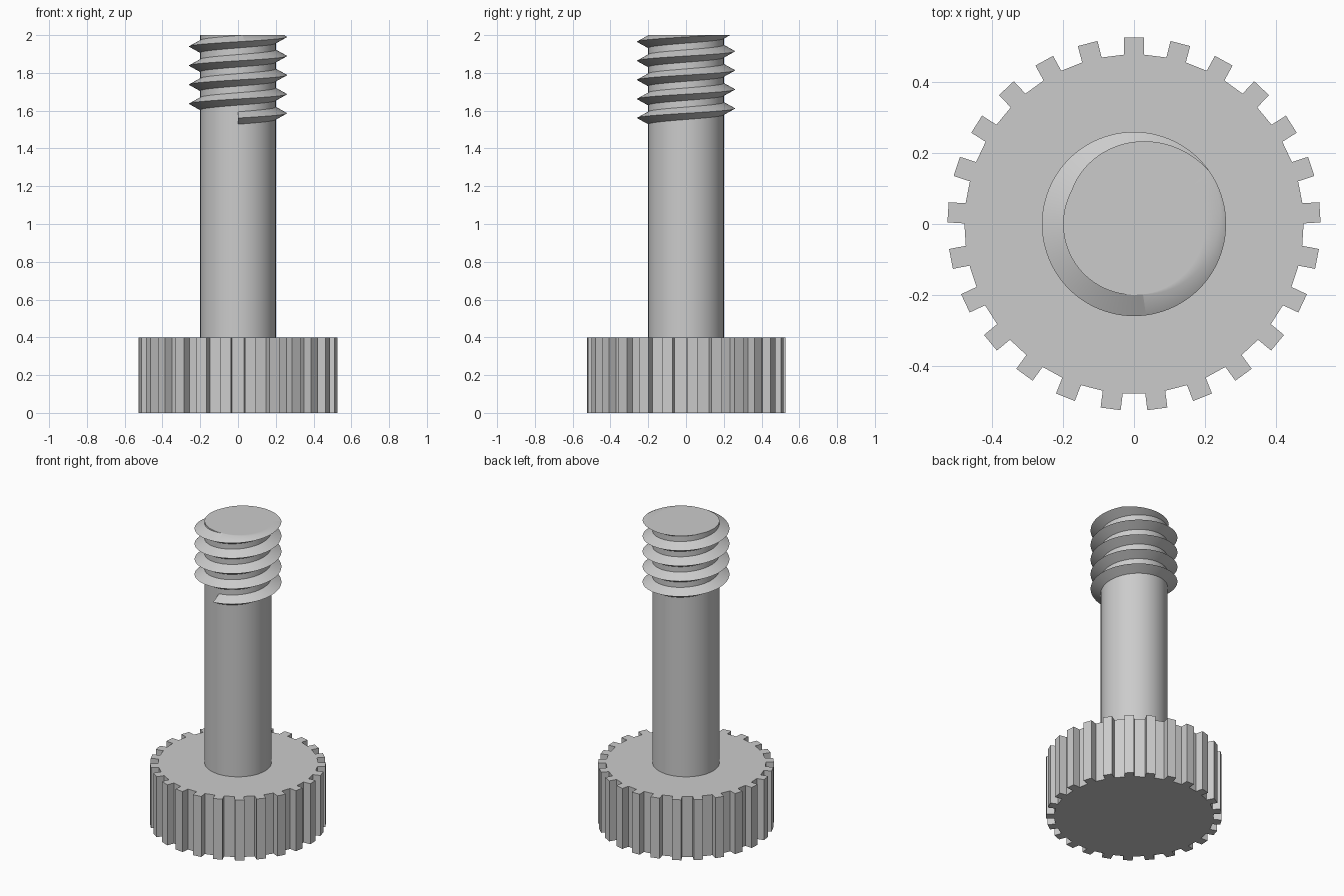
import bpy
import bmesh
from math import sin, cos, pi, tau, radians
from mathutils import Vector

if "Cube" in bpy.data.objects:
    bpy.data.objects.remove(bpy.data.objects["Cube"], do_unlink=True)

SEGMENTS = 96
SHAFT_R = 0.2
HEAD_H, TOP = 0.4, 2.0

steel = bpy.data.materials.new("steel_grey")
steel.use_nodes = True
grey = (0.6, 0.6, 0.6, 1.0)
steel.diffuse_color = grey
steel.node_tree.nodes["Principled BSDF"].inputs["Base Color"].default_value = grey


def finish(name, bm, smooth_angle):
    """Turn a bmesh into a named, shaded object."""
    bmesh.ops.recalc_face_normals(bm, faces=bm.faces)
    mesh = bpy.data.meshes.new(name)
    bm.to_mesh(mesh)
    bm.free()
    mesh.materials.append(steel)
    obj = bpy.data.objects.new(name, mesh)
    bpy.context.collection.objects.link(obj)
    bpy.ops.object.select_all(action="DESELECT")
    obj.select_set(True)
    bpy.context.view_layer.objects.active = obj
    if smooth_angle:
        bpy.ops.object.shade_smooth_by_angle(angle=radians(smooth_angle))
    return obj


def prism(outline, z0, z1):
    """Extrude a flat outline upwards into a closed solid."""
    bm = bmesh.new()
    base = bm.faces.new([bm.verts.new((x, y, z0)) for x, y in outline])
    grown = bmesh.ops.extrude_face_region(bm, geom=[base], use_keep_orig=True)
    moved = [g for g in grown["geom"] if isinstance(g, bmesh.types.BMVert)]
    bmesh.ops.translate(bm, verts=moved, vec=(0, 0, z1 - z0))
    return bm


# Knurled head: straight-sided ribs round a disc
RIBS, HALF_W, ROOT_R, RIB_R = 25, 0.0285, 0.478, 0.526
outline = []
for i in range(RIBS):
    a = pi / 2 + tau * i / RIBS
    out, side = Vector((cos(a), sin(a))), Vector((-sin(a), cos(a)))
    for r, s in ((ROOT_R, -1), (RIB_R, -1), (RIB_R, 1), (ROOT_R, 1)):
        outline.append(out * r + side * HALF_W * s)
finish("knurled_head", prism(outline, 0, HEAD_H), 0)

# Plain round shaft
circle = [(SHAFT_R * cos(tau * i / SEGMENTS), SHAFT_R * sin(tau * i / SEGMENTS))
          for i in range(SEGMENTS)]
finish("shaft", prism(circle, HEAD_H, TOP), 30)

# Helical thread: triangular section swept upwards from the front
PITCH, START_Z, CREST_R, HALF_H, TURNS = 0.101, 1.561, 0.26, 0.033, 4.875
section = ((SHAFT_R, -HALF_H), (CREST_R, 0), (SHAFT_R, HALF_H))
bm = bmesh.new()
rings = []
for i in range(int(TURNS * SEGMENTS) + 1):
    a = -pi / 2 + tau * i / SEGMENTS
    z = START_Z + PITCH * i / SEGMENTS
    rings.append([bm.verts.new((r * cos(a), r * sin(a), z + dz)) for r, dz in section])
for low, high in zip(rings, rings[1:]):
    for k in range(3):
        j = (k + 1) % 3
        bm.faces.new((low[k], low[j], high[j], high[k]))
bm.faces.new(rings[0])
bm.faces.new(rings[-1])

# Trim the thread flush with the shaft end and cap the cut
cut = bmesh.ops.bisect_plane(bm, geom=bm.verts[:] + bm.edges[:] + bm.faces[:],
                             plane_co=(0, 0, TOP), plane_no=(0, 0, 1), clear_outer=True)
rim = [e for e in cut["geom_cut"] if isinstance(e, bmesh.types.BMEdge)]
bmesh.ops.triangle_fill(bm, edges=rim, use_beauty=True, normal=(0, 0, 1))
finish("thread", bm, 30)
